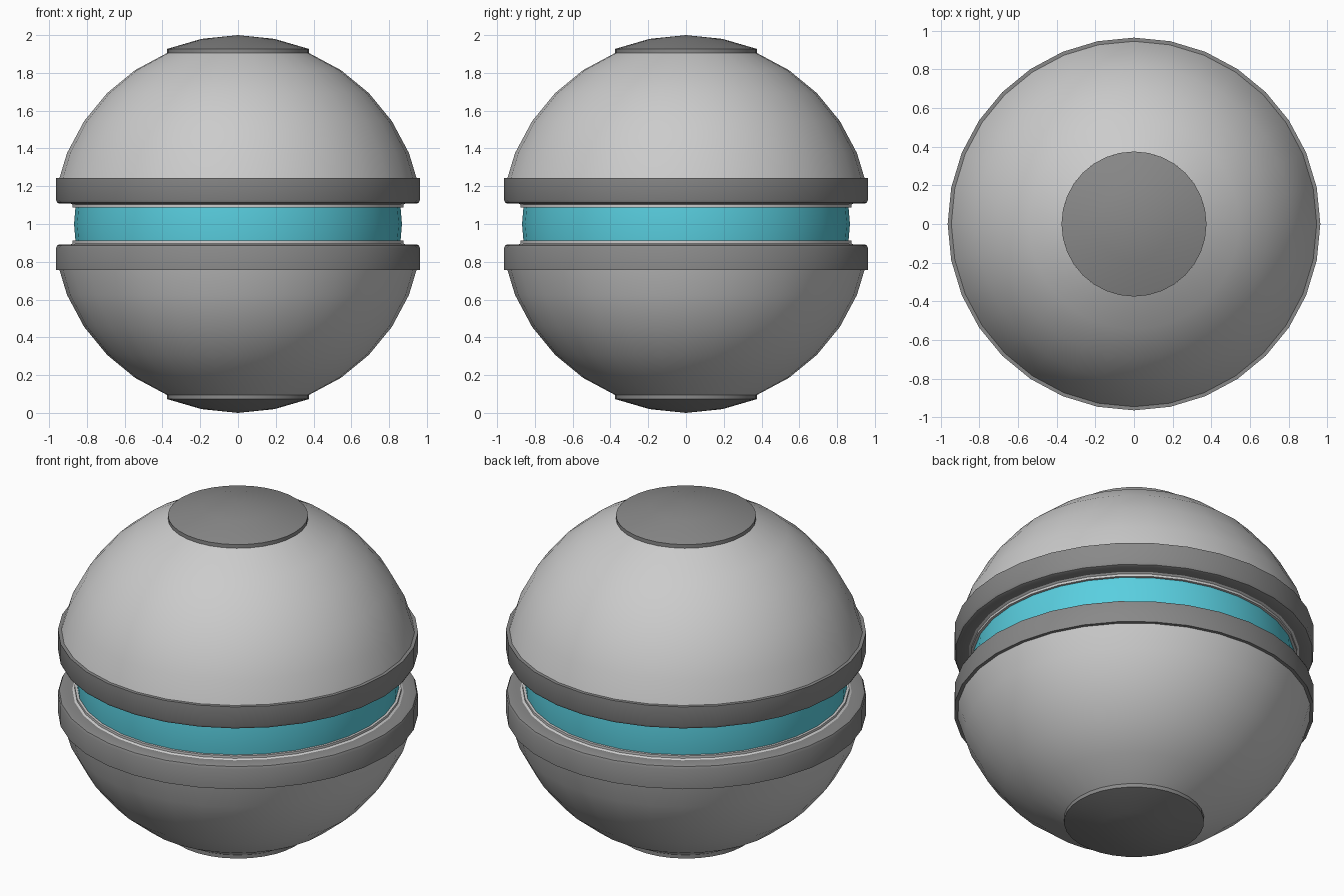
import bpy, bmesh, math

if "Cube" in bpy.data.objects:
    bpy.data.objects.remove(bpy.data.objects["Cube"])

SEG = 32
CZ = 1.0  # height of the equator


def revolve(name, profile, sign=1, closed=False, color=None):
    """Revolve (radius, height above equator) points around the z axis."""
    bm = bmesh.new()
    rings = []
    for r, h in profile:
        z = CZ + sign * h
        if r == 0:
            rings.append([bm.verts.new((0, 0, z))] * SEG)
        else:
            rings.append([bm.verts.new((r * math.cos(2 * math.pi * i / SEG),
                                        r * math.sin(2 * math.pi * i / SEG), z))
                          for i in range(SEG)])
    pairs = list(zip(rings, rings[1:]))
    if closed:
        pairs.append((rings[-1], rings[0]))
    for a, b in pairs:
        for i in range(SEG):
            j = (i + 1) % SEG
            quad = list(dict.fromkeys((a[i], a[j], b[j], b[i])))
            if sign < 0:
                quad.reverse()
            bm.faces.new(quad)
    mesh = bpy.data.meshes.new(name)
    bm.to_mesh(mesh)
    bm.free()
    obj = bpy.data.objects.new(name, mesh)
    bpy.context.collection.objects.link(obj)
    if color:
        mat = bpy.data.materials.new(name)
        mat.diffuse_color = color
        mat.use_nodes = True
        mat.node_tree.nodes["Principled BSDF"].inputs["Base Color"].default_value = mat.diffuse_color
        mesh.materials.append(mat)
    bpy.ops.object.select_all(action='DESELECT')
    obj.select_set(True)
    bpy.context.view_layer.objects.active = obj
    bpy.ops.object.shade_smooth_by_angle(angle=math.radians(30))
    return obj


def arc(radius, first, last):
    """Points on a sphere outline, in steps of 11.25 degrees."""
    return [(radius * math.cos(math.radians(11.25 * k)),
             radius * math.sin(math.radians(11.25 * k))) for k in range(first, last + 1)]


DARK = (0.25, 0.25, 0.25, 1)

for side, s in (("upper", 1), ("lower", -1)):
    # domed shell, from under the rim to the cap
    revolve(side + "_shell", [(0.955, 0.21)] + arc(0.98, 2, 6), s)
    # slightly raised polar cap
    revolve(side + "_cap", [(0.375, 0.90), (0.375, 0.927), (0.193, 0.98), (0, 1.0)], s, color=DARK)
    # thick rim with a rounded edge toward the gap
    revolve(side + "_rim", [(0.885, 0.108), (0.945, 0.108), (0.957, 0.113), (0.964, 0.127),
                            (0.964, 0.243), (0.935, 0.243)], s, color=DARK)
    # thin lip between the rim and the glowing band
    revolve(side + "_lip", [(0.845, 0.088), (0.875, 0.088), (0.875, 0.102), (0.887, 0.108)], s)

# blue band around the equator
revolve("glow_band", [(0.86, -0.095), (0.868, 0), (0.86, 0.095)], color=(0.1, 0.62, 0.74, 1))
